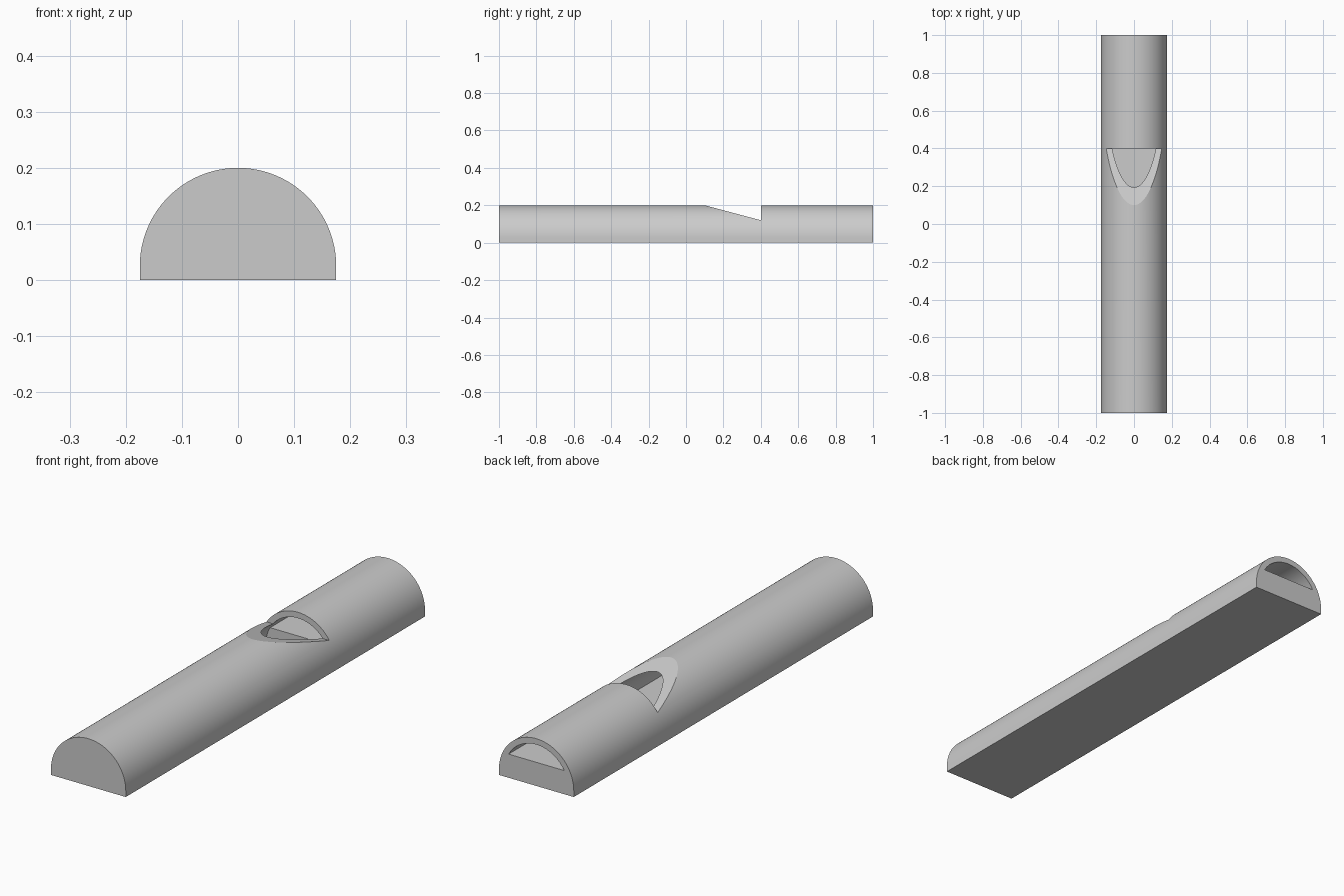
import bpy, bmesh, math

if "Cube" in bpy.data.objects:
    bpy.data.objects.remove(bpy.data.objects["Cube"])

BASE = 0.025            # height where the round top begins
OUTER_R, BORE_R = 0.175, 0.15
FLOOR_Z, MOUTH_Y = 0.1, 0.4


def prism(name, points, axis, a, b):
    """Extrude a closed 2D profile along axis x (y,z points) or y (x,z points)."""
    def place(p, t):
        return (t, p[0], p[1]) if axis == 'x' else (p[0], t, p[1])
    bm = bmesh.new()
    lo = [bm.verts.new(place(p, a)) for p in points]
    hi = [bm.verts.new(place(p, b)) for p in points]
    bm.faces.new(lo)
    bm.faces.new(hi)
    n = len(points)
    for i in range(n):
        j = (i + 1) % n
        bm.faces.new((lo[i], lo[j], hi[j], hi[i]))
    bmesh.ops.recalc_face_normals(bm, faces=bm.faces)
    mesh = bpy.data.meshes.new(name)
    bm.to_mesh(mesh)
    bm.free()
    ob = bpy.data.objects.new(name, mesh)
    bpy.context.collection.objects.link(ob)
    return ob


def arc(r, n=80):
    return [(r * math.cos(math.pi * i / n), BASE + r * math.sin(math.pi * i / n))
            for i in range(n + 1)]


def cut(target, cutter):
    """Subtract cutter from target, then discard the cutter."""
    mod = target.modifiers.new("cut", 'BOOLEAN')
    mod.operation, mod.solver, mod.object = 'DIFFERENCE', 'EXACT', cutter
    bpy.context.view_layer.update()
    deps = bpy.context.evaluated_depsgraph_get()
    mesh = bpy.data.meshes.new_from_object(target.evaluated_get(deps))
    target.modifiers.clear()
    target.data = mesh
    bpy.data.objects.remove(cutter)


# Tube: round top on a flat base
body = prism("whistle_body", [(-OUTER_R, 0), (OUTER_R, 0)] + arc(OUTER_R), 'y', -1, 1)

# Hollow: deep chamber at the front, shallow windway above the plug at the back
bore = prism("bore_cutter", arc(BORE_R), 'y', -0.975, 1.1)
plug = prism("plug_shape", [(MOUTH_Y, -0.1), (1.3, -0.1), (1.3, FLOOR_Z), (MOUTH_Y, FLOOR_Z)],
             'x', -0.3, 0.3)
cut(bore, plug)
cut(body, bore)

# Sound window: sloped lip running down to a vertical edge
window = prism("window_cutter", [(-0.2, 0.28), (MOUTH_Y, 0.12), (MOUTH_Y, 0.28)],
               'x', -0.3, 0.3)
cut(body, window)

# Grey plastic, smooth on the round surfaces
grey = bpy.data.materials.new("grey")
grey.diffuse_color = (0.6, 0.6, 0.6, 1)
grey.use_nodes = True
grey.node_tree.nodes["Principled BSDF"].inputs["Base Color"].default_value = grey.diffuse_color
body.data.materials.clear()
body.data.materials.append(grey)
for f in body.data.polygons:
    f.material_index = 0
body.data.name = "whistle_body"
bpy.context.view_layer.objects.active = body
body.select_set(True)
bpy.ops.object.shade_smooth_by_angle(angle=math.radians(12))
